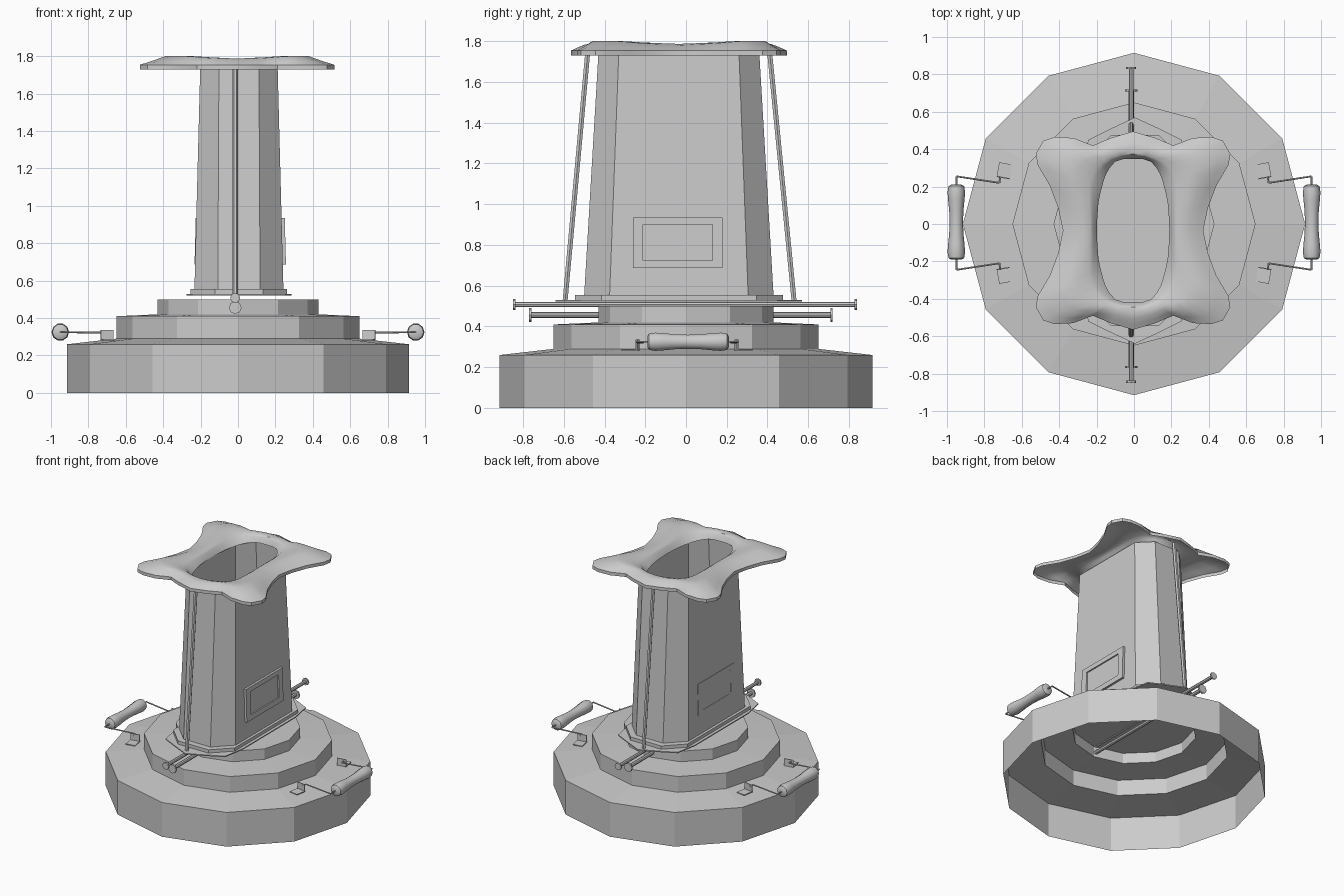
import bpy, bmesh, math
from mathutils import Vector, Matrix

if "Cube" in bpy.data.objects:
    bpy.data.objects.remove(bpy.data.objects["Cube"])

CX, CY = 0.005, -0.035   # column centre


def obj(name, verts, faces, smooth=None):
    me = bpy.data.meshes.new(name)
    me.from_pydata([tuple(v) for v in verts], [], faces)
    bm = bmesh.new()
    bm.from_mesh(me)
    bmesh.ops.recalc_face_normals(bm, faces=bm.faces)
    bm.to_mesh(me)
    bm.free()
    o = bpy.data.objects.new(name, me)
    bpy.context.collection.objects.link(o)
    if smooth:
        bpy.ops.object.select_all(action='DESELECT')
        o.select_set(True)
        bpy.context.view_layer.objects.active = o
        bpy.ops.object.shade_smooth_by_angle(angle=math.radians(smooth))
    return o


def loft(name, rings, cap0=True, cap1=True, smooth=None):
    """Bridge equal-sized rings of points into a skin."""
    n = len(rings[0])
    verts = [v for r in rings for v in r]
    faces = [(k*n+i, k*n+(i+1) % n, (k+1)*n+(i+1) % n, (k+1)*n+i)
             for k in range(len(rings)-1) for i in range(n)]
    if cap0:
        faces.append(tuple(range(n))[::-1])
    if cap1:
        faces.append(tuple(range((len(rings)-1)*n, len(rings)*n)))
    return obj(name, verts, faces, smooth)


def lathe(name, profile, sides, start, axis, cap0=True, smooth=None):
    """Turn (radius, distance) pairs around an axis."""
    q = Vector((0, 0, 1)).rotation_difference(Vector(axis))
    rings = [[Vector(start) + q @ Vector((r*math.cos(2*math.pi*i/sides), r*math.sin(2*math.pi*i/sides), d))
              for i in range(sides)] for r, d in profile]
    return loft(name, rings, cap0, True, smooth)


def rod(name, a, b, r, sides=6):
    a, b = Vector(a), Vector(b)
    return lathe(name, [(r, 0), (r, (b-a).length)], sides, a, (b-a).normalized())


def mirror4(quarter):
    """Complete a first-quadrant outline running from +x to +y."""
    q = list(quarter)
    left = [(-x, y) for x, y in reversed(q) if x > 0]
    half = q + left
    return half + [(x, -y) for x, y in reversed(half) if y > 0]


def ring(pts, z, cx=CX, cy=CY):
    return [(cx+x, cy+y, z) for x, y in pts]


def octagon(hx, hy, c):
    return mirror4([(hx, hy-c), (hx-c, hy)])


# stepped hollow base
lathe("stepped_base", [(.915, 0), (.915, .26), (.65, .29), (.65, .41), (.43, .42), (.43, .5)],
      12, (0, 0, 0), (0, 0, 1), cap0=False)

# tapered hollow column and its foot plates
loft("column", [ring(octagon(.238, .465, .125), .55), ring(octagon(.207, .395, .10), 1.74)], False, False)
foot = octagon(.258, .51, .13)
loft("column_foot", [ring(foot, .53), ring(foot, .555)])
thin = mirror4([(.28, .32), (.25, .485), (.14, .54), (0, .605)])
loft("foot_gasket", [ring(thin, .522), ring(thin, .53)])

# flared four-lobed rim
outer = mirror4([(.375, 0), (.40, .12), (.445, .24), (.51, .35), (.52, .41), (.48, .48), (.42, .50),
                 (.32, .495), (.215, .455), (.12, .495), (0, .53)])
inner = mirror4([(.215, 0), (.215, .08), (.215, .16), (.213, .22), (.205, .26), (.195, .29), (.178, .32),
                 (.15, .35), (.11, .378), (.06, .395), (0, .4)])


def rim_ring(t, z, lift):
    out = []
    for (ax, ay), (bx, by) in zip(outer, inner):
        corner = min(1, abs(ax*ay)/.2)
        out.append((-.005 + ax+(bx-ax)*t, -.035 + ay+(by-ay)*t, z+lift*corner))
    return out


loft("flared_rim", [rim_ring(0, 1.73, 0), rim_ring(0, 1.754, 0), rim_ring(.2, 1.766, .008),
                    rim_ring(.45, 1.78, .022), rim_ring(.7, 1.787, .014), rim_ring(.92, 1.785, 0),
                    rim_ring(1, 1.775, 0), rim_ring(1.13, 1.735, 0)], False, False, smooth=35)

# slanted struts front and back
rod("front_strut", (-.015, -.593, .53), (-.015, -.482, 1.75), .014)
rod("back_strut", (-.015, .53, .53), (-.015, .41, 1.75), .014)

# flanged cross tubes under the column
for nm, y0, y1, z, r, f in (("upper_cross_tube", -.85, .84, .508, .013, .027),
                            ("lower_cross_tube", -.77, .72, .456, .014, .034)):
    L = y1-y0
    lathe(nm, [(f, 0), (f, .012), (r, .012), (r, L-.012), (f, L-.012), (f, L)], 8, (-.015, y0, z), (0, 1, 0))

# framed panels on the column sides, leaning with the taper
for s, nm, out in ((1, "right_panel", .017), (-1, "left_panel", .003)):
    def prect(y0, y1, z0, z1, off):
        return [(CX + s*(.238 - .031*(z-.55)/1.19 + off), y, z)
                for y, z in ((y0, z0), (y1, z0), (y1, z1), (y0, z1))]
    big, small = (-.26, .18, .686, .936), (-.21, .13, .725, .9)
    loft(nm, [prect(*big, -.002), prect(*big, out), prect(*small, out), prect(*small, out*.4)], False, True)

# side handles with wire arms and angle brackets
grip = [(.028, 0), (.042, .008), (.047, .04), (.044, .08), (.038, .14), (.036, .2),
        (.038, .26), (.044, .32), (.047, .36), (.042, .392), (.028, .4)]
for s, side in ((1, "right"), (-1, "left")):
    lathe(side+"_grip", grip, 10, (s*.95, -.19, .325), (0, 1, 0), smooth=40)
    for t, end in ((1, "back"), (-1, "front")):
        nm = side + "_" + end
        path = [(s*.95, .01+t*.19, .325), (s*.95, .005+t*.25, .325), (s*.72, .005+t*.215, .322),
                (s*.715, .005+t*.25, .322)]
        for i in range(3):
            rod(f"{nm}_arm_{i+1}", path[i], path[i+1], .005)
        # L-shaped profile swept along x
        prof = [(0, 0), (.08, 0), (.08, .006), (.006, .006), (.006, .055), (0, .055)]
        rot = Matrix.Rotation(s*t*math.radians(10), 3, 'Z')
        rings = [[Vector((s*.70, .005+t*.24, .281)) + rot @ Vector((dx, t*a, b)) for a, b in prof]
                 for dx in (-.035, .035)]
        loft(nm+"_bracket", rings)
